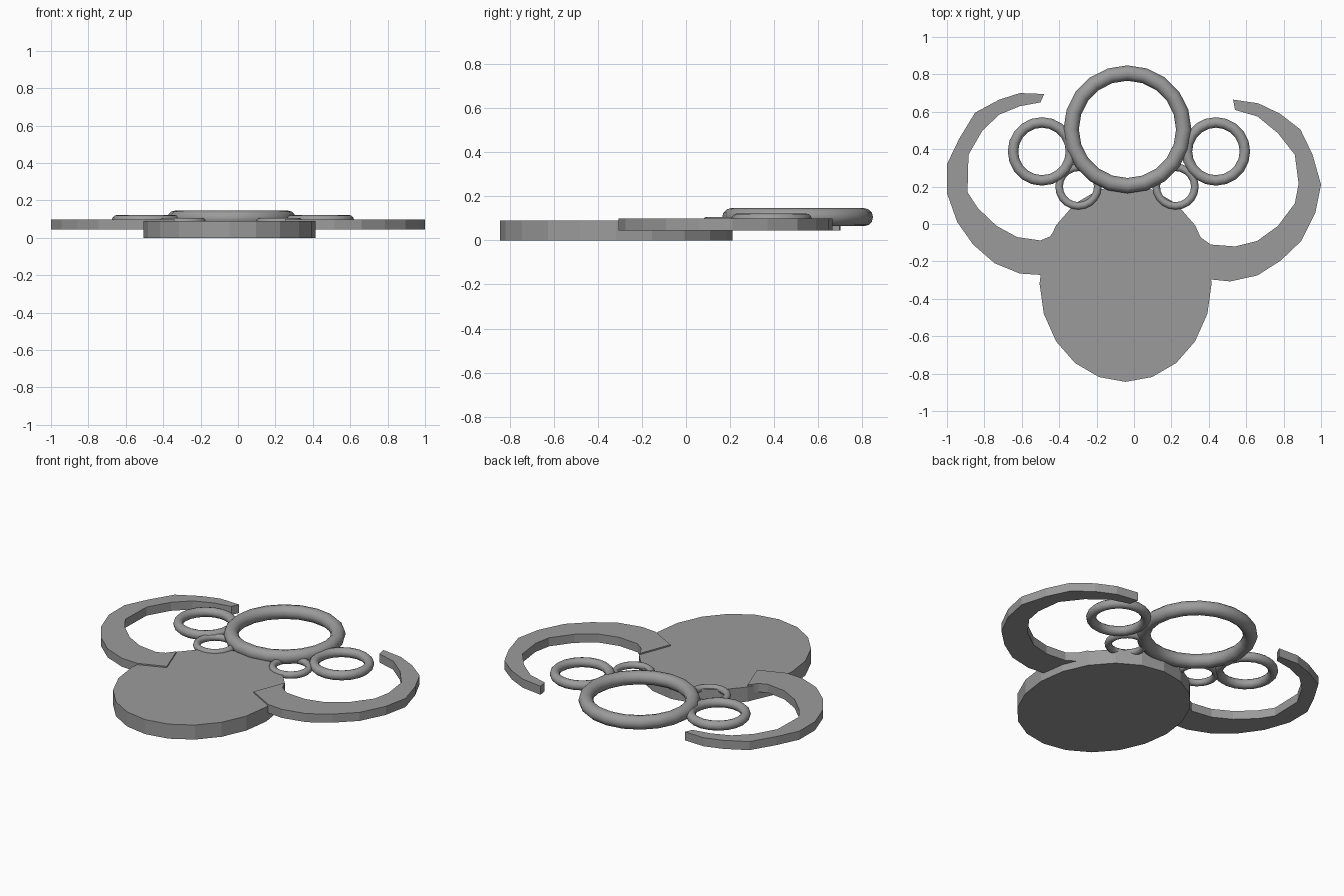
import bpy, bmesh, math

if "Cube" in bpy.data.objects:
    bpy.data.objects.remove(bpy.data.objects["Cube"])

grey = bpy.data.materials.new("plain grey")
grey.diffuse_color = (0.33, 0.33, 0.33, 1)
grey.use_nodes = True
grey.node_tree.nodes["Principled BSDF"].inputs["Base Color"].default_value = grey.diffuse_color


def prism(name, outline, z0, z1):
    """Flat plate: an outline extruded upward."""
    bm = bmesh.new()
    base = bm.faces.new([bm.verts.new((x, y, z0)) for x, y in outline])
    top = bmesh.ops.extrude_face_region(bm, geom=[base])["geom"]
    verts = [v for v in top if isinstance(v, bmesh.types.BMVert)]
    bmesh.ops.translate(bm, verts=verts, vec=(0, 0, z1 - z0))
    bmesh.ops.recalc_face_normals(bm, faces=bm.faces)
    mesh = bpy.data.meshes.new(name)
    bm.to_mesh(mesh)
    bm.free()
    mesh.materials.append(grey)
    ob = bpy.data.objects.new(name, mesh)
    bpy.context.collection.objects.link(ob)


def ring(name, x, y, z, outer, inner, sides):
    """Smooth ring given by its outer and inner radius."""
    bpy.ops.mesh.primitive_torus_add(
        location=(x, y, z), major_radius=(outer + inner) / 2,
        minor_radius=(outer - inner) / 2, major_segments=sides, minor_segments=12)
    ob = bpy.context.object
    ob.name = name
    ob.data.materials.append(grey)
    bpy.ops.object.shade_smooth()


# Oval body plate
prism("body_plate",
      [(-0.045 + 0.46 * math.cos(i * math.pi / 10),
        -0.317 + 0.527 * math.sin(i * math.pi / 10)) for i in range(20)], 0, 0.09)

# Curved arms: outer edge from the tip down to the body, then inner edge back
left_arm = [(-.48, .695), (-.61, .70), (-.72, .665), (-.85, .595), (-.935, .455),
            (-1, .32), (-1, .165), (-.945, .01), (-.86, -.11), (-.745, -.21),
            (-.61, -.265), (-.5, -.272), (-.34, -.21),
            (-.41, -.015), (-.45, -.067), (-.5, -.088), (-.625, -.07), (-.735, -.01),
            (-.835, .085), (-.89, .17), (-.885, .37), (-.81, .5), (-.72, .585),
            (-.61, .63), (-.5, .65)]
right_arm = [(.53, .665), (.665, .645), (.78, .59), (.89, .505), (.955, .37),
             (1, .21), (.97, .06), (.895, -.09), (.785, -.195), (.66, -.275),
             (.515, -.307), (.415, -.297), (.25, -.205),
             (.325, -.01), (.355, -.07), (.41, -.11), (.54, -.12), (.66, -.09),
             (.77, -.01), (.86, .11), (.88, .215), (.86, .37), (.77, .485),
             (.66, .575), (.54, .61)]
prism("left_arm", left_arm, 0.045, 0.098)
prism("right_arm", right_arm, 0.045, 0.098)

# Large ring and the two pairs of smaller rings
ring("large_ring", -0.035, 0.506, 0.105, 0.342, 0.260, 20)
for side, mid_x, small_x in (("left", -0.492, -0.297), ("right", 0.438, 0.222)):
    ring(side + "_medium_ring", mid_x, 0.388, 0.094, 0.183, 0.127, 20)
    ring(side + "_small_ring", small_x, 0.2, 0.086, 0.124, 0.083, 20)
